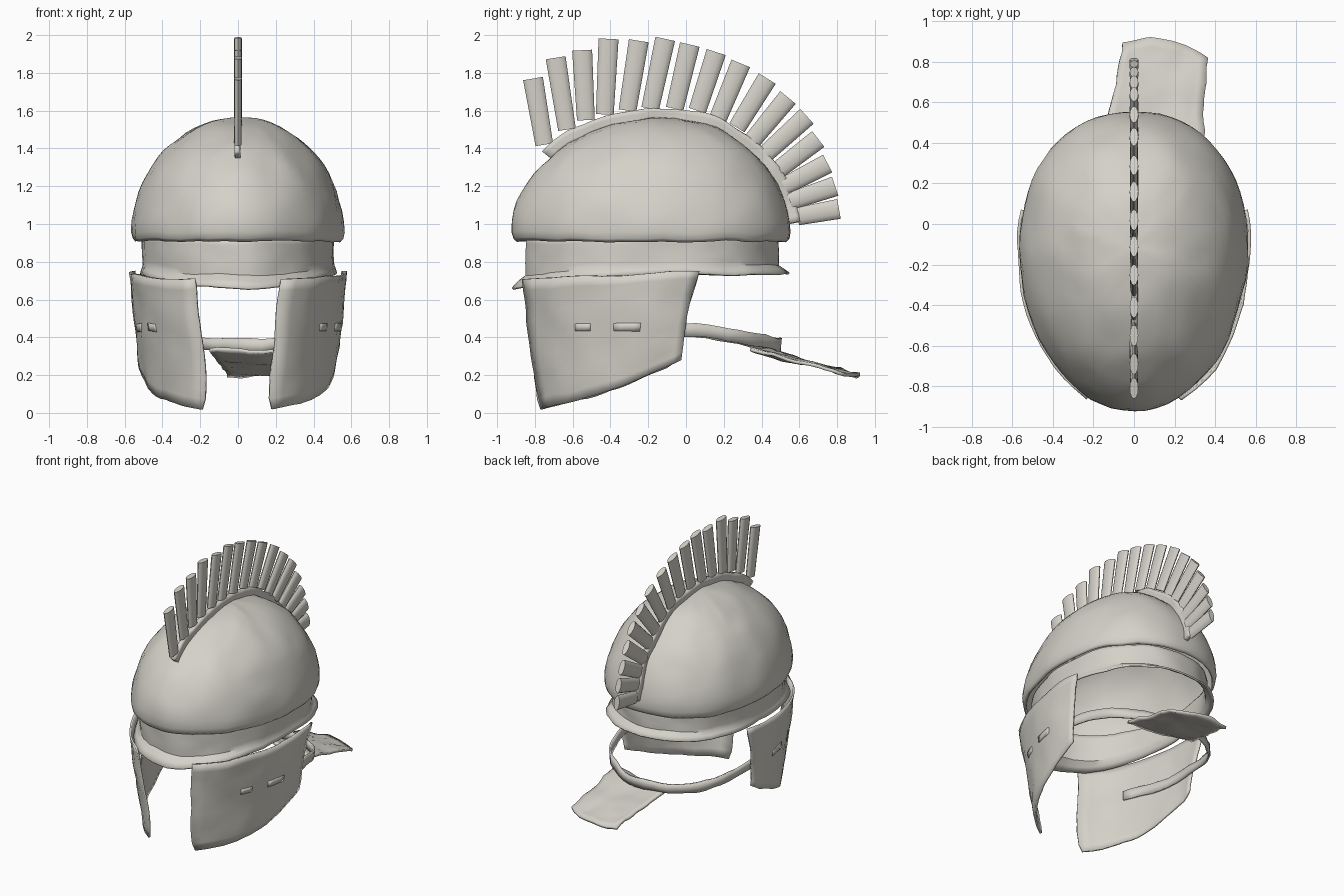
import bpy, bmesh, math
from math import sin, cos, pi
from mathutils import Vector, Matrix, noise

cube = bpy.data.objects.get("Cube")
if cube:
    bpy.data.objects.remove(cube, do_unlink=True)

stone = bpy.data.materials.new("warm grey")
stone.use_nodes = True
COLOUR = (0.66, 0.64, 0.58, 1)
stone.diffuse_color = COLOUR
stone.node_tree.nodes["Principled BSDF"].inputs["Base Color"].default_value = COLOUR

MID_Y = -0.12            # widest point of the egg-shaped plan
FRONT, BACK = 0.80, 0.67  # plan lengths either side of it


def egg(a, s=1.0, z=0.0):
    """Point on the plan outline: long front half, blunter back half."""
    c, n = cos(a), sin(a)
    if n < 0:
        return Vector((0.56 * s * c, MID_Y + FRONT * s * n, z))
    p = 0.92
    return Vector((0.56 * s * math.copysign(abs(c) ** p, c), MID_Y + BACK * s * n ** p, z))


def egg_x(y, s):
    """Half width of the plan outline at a given y."""
    d = y - MID_Y
    t = abs(d) / ((FRONT if d < 0 else BACK) * s)
    return 0.56 * s * max(0.0, 1 - t * t) ** 0.5


def dent(p, amount):
    """Uneven, hand-beaten surface."""
    return p + noise.noise_vector(p * 5) * amount + noise.noise_vector(p * 14) * amount * 0.4


def add_object(name, bm):
    bmesh.ops.recalc_face_normals(bm, faces=bm.faces)
    mesh = bpy.data.meshes.new(name)
    bm.to_mesh(mesh)
    bm.free()
    mesh.materials.append(stone)
    ob = bpy.data.objects.new(name, mesh)
    bpy.context.collection.objects.link(ob)
    bpy.ops.object.select_all(action='DESELECT')
    ob.select_set(True)
    bpy.context.view_layer.objects.active = ob
    bpy.ops.object.shade_smooth_by_angle(angle=math.radians(40))
    return ob


def sheet(name, point, nu, nv, thick, loop=False, rough=0.012):
    """Sheet of quads from point(u, v), thickened evenly."""
    bm = bmesh.new()
    cols = nu if loop else nu + 1
    rows = [[bm.verts.new(dent(point(i / nu, j / nv), rough)) for i in range(cols)]
            for j in range(nv + 1)]
    for low, high in zip(rows, rows[1:]):
        for i in range(nu):
            k = (i + 1) % cols
            bm.faces.new((low[i], low[k], high[k], high[i]))
    bmesh.ops.remove_doubles(bm, verts=bm.verts, dist=0.0005)
    ob = add_object(name, bm)
    mod = ob.modifiers.new("thickness", 'SOLIDIFY')
    mod.thickness = thick
    mod.offset = 0


# Dome, with its lower edge tucked slightly inwards
def dome(u, v):
    if v < 0.08:
        return egg(2 * pi * u, 0.965 + v * 0.4, 0.91 + v * 0.3)
    t = (v - 0.08) / 0.92 * pi / 2
    s = cos(t) if v < 0.999 else 0
    return egg(2 * pi * u, 0.995 * s, 0.935 + 0.625 * sin(t))


sheet("dome", dome, 64, 20, 0.012, loop=True)


# Brow band below the dome, flared at front and back and dipping at the front
def band(u, v):
    a = 2 * pi * u
    p = egg(a, 0.90 + (0.02 + 0.075 * abs(sin(a))) * max(0, v - 0.75) / 0.25)
    low = 0.735 - 0.075 * max(0, -sin(a)) ** 2
    p.z = 0.925 + (low - 0.925) * v
    return p


sheet("brow_band", band, 64, 8, 0.012, loop=True)


# Cheek guards, narrowing evenly towards the bottom
def cheek_scale(z):
    return 0.86 + 0.16 * z / 0.74


def cheek(side):
    def point(u, v):
        front = Vector((0, -0.76 - 0.10 * v ** 0.7, 0.02 + 0.69 * v))
        back = Vector((0, -0.03 + 0.10 * v ** 1.5, 0.28 + 0.47 * v))
        p = front.lerp(back, u)
        p.z -= 0.03 * sin(pi * u) * (1 - v)
        p.x = side * egg_x(p.y, cheek_scale(p.z))
        return p
    return point


for side, word in ((1, "left"), (-1, "right")):
    sheet(word + "_cheek_guard", cheek(side), 18, 12, 0.014)

    # Strap loops showing on the outside of the cheek
    for n, (y, length) in enumerate(((-0.54, 0.08), (-0.31, 0.14))):
        def tab(u, v, y=y, length=length):
            py = y + length * (u - 0.5)
            z = 0.43 + 0.04 * v
            return Vector((side * (egg_x(py, cheek_scale(z)) + 0.006), py, z))
        sheet(f"{word}_strap_loop_{n + 1}", tab, 4, 2, 0.01)


# Strap running inside the cheeks and round the back
def strap(u, v):
    a = pi * (-0.22 + 1.44 * u)
    p = egg(a, 0.92)
    p.z = 0.445 - 0.085 * max(0, sin(a)) ** 1.5 + 0.065 * (v - 0.5)
    return p


sheet("neck_strap", strap, 44, 2, 0.013, rough=0.016)


# Neck plate sloping down behind the strap, set off centre
def neck_plate(u, v):
    left, right = Vector((-0.14, 0.42, 0.33)), Vector((0.33, 0.34, 0.34))
    far_left, far_right = Vector((-0.06, 0.89, 0.20)), Vector((0.36, 0.81, 0.21))
    p = left.lerp(right, u).lerp(far_left.lerp(far_right, u), v)
    p.y += 0.07 * v * sin(pi * u)
    p.z -= 0.01 * sin(pi * u)
    return p


sheet("neck_plate", neck_plate, 12, 12, 0.018, rough=0.02)


# Ridge holding the crest
def ridge(u, v):
    t = pi * (0.035 + 0.73 * u)
    r = 0.985 + 0.105 * v
    return Vector((0, MID_Y + (BACK if cos(t) > 0 else FRONT) * r * cos(t), 0.93 + 0.63 * r * sin(t)))


sheet("crest_ridge", ridge, 44, 3, 0.03, rough=0.014)

# Crest blades: root y, root z, tip y, tip z
BLADES = (
    (-.75, 1.42, -.81, 1.77), (-.63, 1.50, -.69, 1.88), (-.53, 1.55, -.55, 1.92),
    (-.43, 1.58, -.41, 1.98), (-.31, 1.60, -.25, 1.97), (-.19, 1.61, -.11, 1.98),
    (-.06, 1.61, .02, 1.95), (.06, 1.60, .16, 1.91), (.17, 1.56, .29, 1.85),
    (.27, 1.51, .43, 1.77), (.35, 1.44, .54, 1.67), (.42, 1.37, .64, 1.57),
    (.48, 1.28, .70, 1.45), (.52, 1.20, .75, 1.32), (.55, 1.12, .79, 1.20), (.59, 1.04, .81, 1.08))
for n, (y0, z0, y1, z1) in enumerate(BLADES):
    root, tip = Vector((0, y0, z0)), Vector((0, y1, z1))
    axis = tip - root
    bm = bmesh.new()
    bmesh.ops.create_cone(bm, cap_ends=True, segments=12, radius1=0.047, radius2=0.053,
                          depth=axis.length)
    lean = math.atan2(-axis.y, axis.z)
    bmesh.ops.transform(bm, verts=bm.verts, matrix=Matrix.Translation((root + tip) / 2)
                        @ Matrix.Rotation(lean, 4, 'X') @ Matrix.Diagonal((0.4, 1, 1, 1)))
    add_object(f"crest_blade_{n + 1:02d}", bm)
